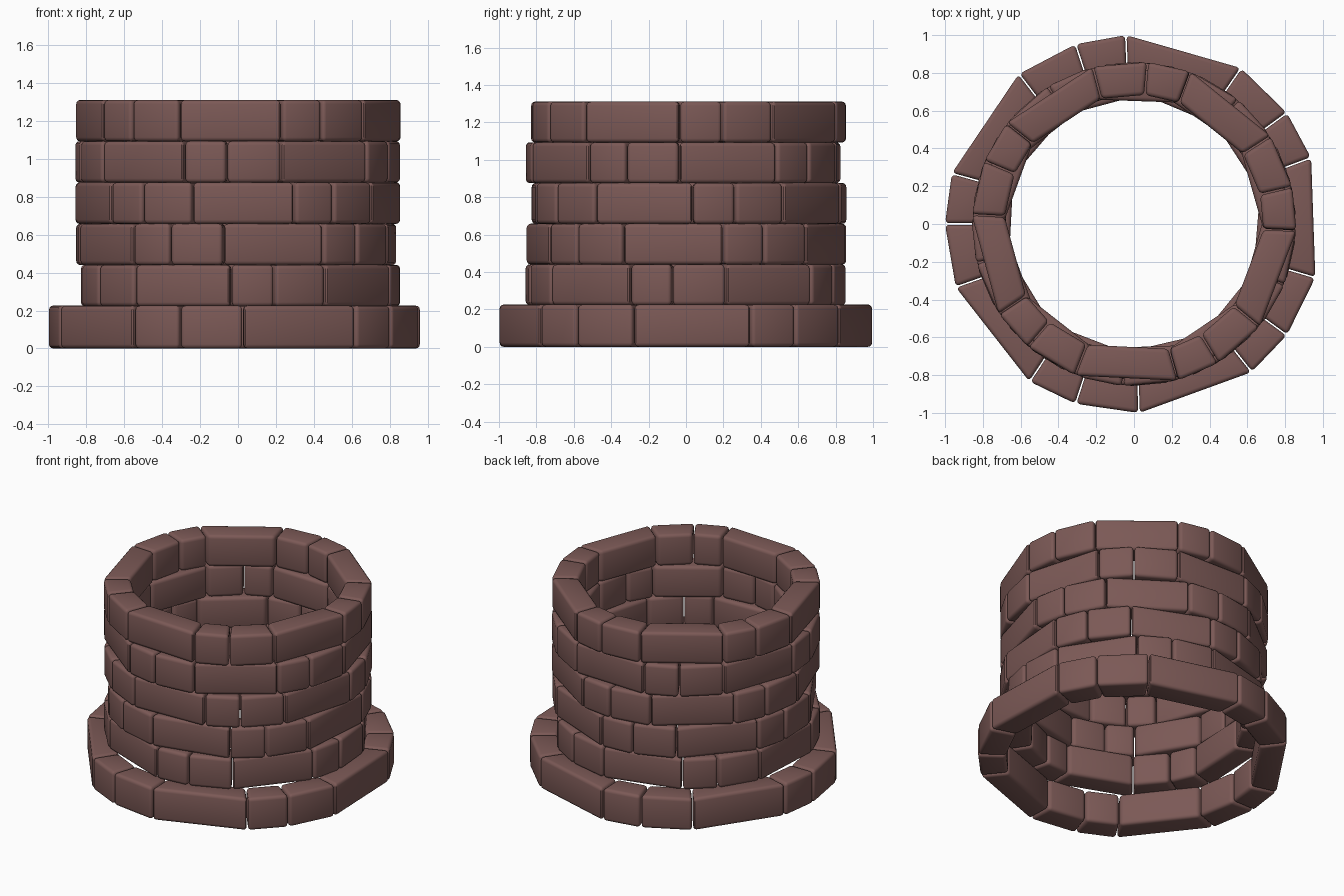
import bpy, bmesh
from math import sin, cos, radians

if "Cube" in bpy.data.objects:
    bpy.data.objects.remove(bpy.data.objects["Cube"])

mat = bpy.data.materials.new("brown_stone")
mat.diffuse_color = (0.20, 0.10, 0.093, 1)
mat.use_nodes = True
mat.node_tree.nodes["Principled BSDF"].inputs["Base Color"].default_value = mat.diffuse_color

WIDTHS = (15.5, 19.5, 37)     # short, medium, long stone; repeated five times


def add_stone(bm, a0, a1, r_in, r_out, z0, z1):
    """Straight stone with mitred ends between two angles."""
    gap = 0.004               # half of the joint between neighbours
    rows = []
    for z in (z0, z1):
        row = []
        for r, a, s in ((r_in, a0, 1), (r_out, a0, 1), (r_out, a1, -1), (r_in, a1, -1)):
            t = radians(a)
            row.append(bm.verts.new((r * cos(t) - s * gap * sin(t),
                                     r * sin(t) + s * gap * cos(t), z)))
        rows.append(row)
    lo, hi = rows
    bm.faces.new(lo[::-1])
    bm.faces.new(hi)
    for i in range(4):
        j = (i + 1) % 4
        bm.faces.new((lo[i], lo[j], hi[j], hi[i]))


def stone_course(name, start, r_in, r_out, z0, z1):
    bm = bmesh.new()
    a = start
    for _ in range(5):
        for w in WIDTHS:
            add_stone(bm, a, a + w, r_in, r_out, z0, z1)
            a += w
    bmesh.ops.recalc_face_normals(bm, faces=bm.faces)
    bmesh.ops.bevel(bm, geom=list(bm.edges), offset=0.022, segments=3,
                    profile=0.5, affect='EDGES')
    me = bpy.data.meshes.new(name)
    bm.to_mesh(me)
    bm.free()
    me.materials.append(mat)
    ob = bpy.data.objects.new(name, me)
    bpy.context.collection.objects.link(ob)
    bpy.ops.object.select_all(action='DESELECT')
    ob.select_set(True)
    bpy.context.view_layer.objects.active = ob
    bpy.ops.object.shade_smooth_by_angle(angle=radians(35))


# Wide footing course
stone_course("footing_course", 20.5, 0.82, 1.0, 0.0, 0.226)

# Five wall courses, each turned so the joints are staggered
z = 0.222
for i, start in enumerate((51.5, 13.7, 2.5, 34.5, 69.7)):
    stone_course(f"wall_course_{i + 1}", start, 0.685, 0.86, z, z + 0.219)
    z += 0.2175
